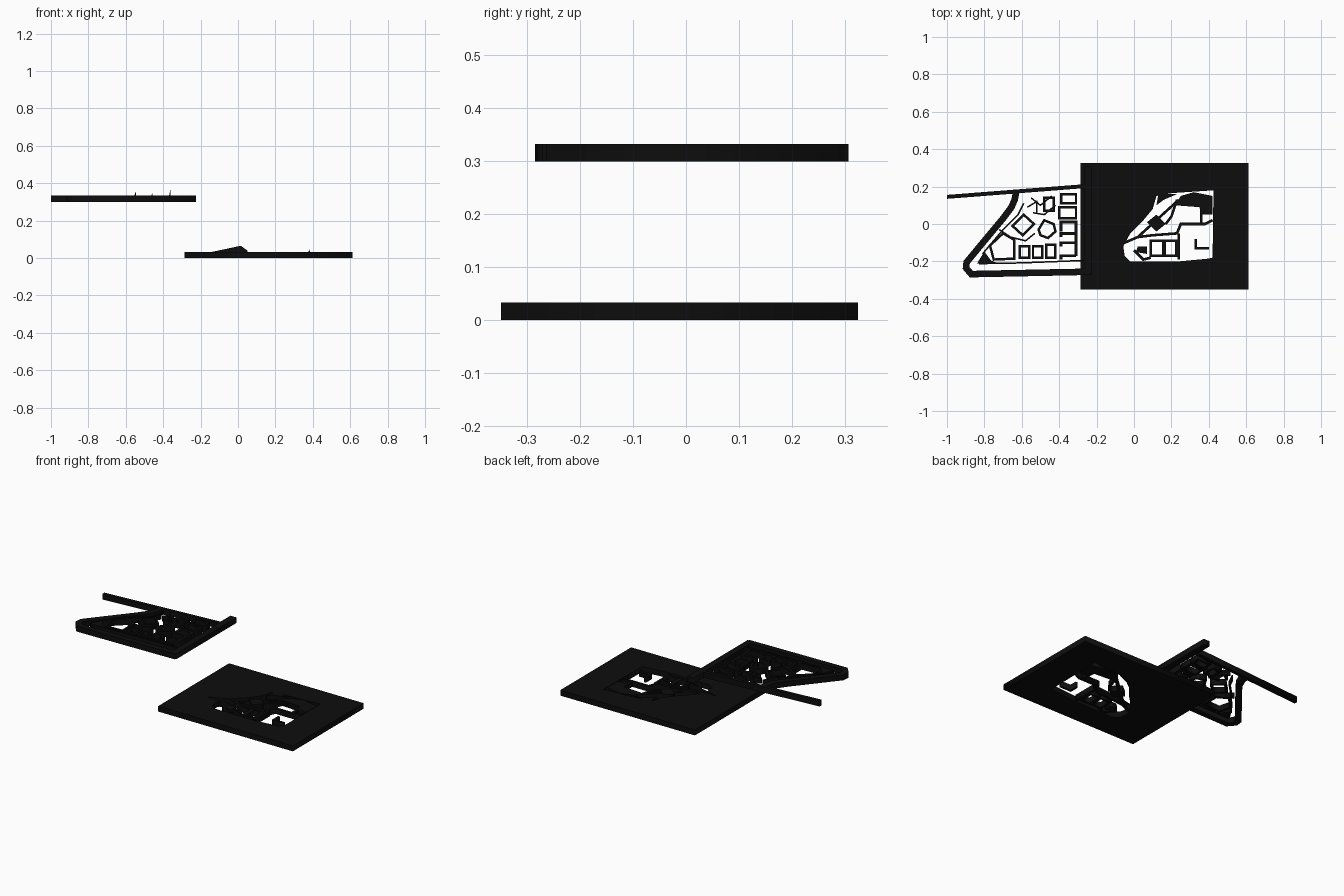
import bpy
from mathutils import Vector

if "Cube" in bpy.data.objects:
    bpy.data.objects.remove(bpy.data.objects["Cube"])

H = 0.033          # thickness of both layers
LOW, HIGH = 0.0, 0.3

mat = bpy.data.materials.new("black")
mat.diffuse_color = (0.004, 0.004, 0.004, 1)
mat.use_nodes = True
mat.node_tree.nodes["Principled BSDF"].inputs["Base Color"].default_value = mat.diffuse_color


def slab(name, loops, z):
    """Extruded flat plate; nested loops become holes."""
    cu = bpy.data.curves.new(name, 'CURVE')
    cu.dimensions = '2D'
    cu.fill_mode = 'BOTH'
    cu.extrude = H / 2
    for loop in loops:
        sp = cu.splines.new('POLY')
        sp.points.add(len(loop) - 1)
        for p, c in zip(sp.points, loop):
            p.co = (c[0], c[1], 0, 1)
        sp.use_cyclic_u = True
    ob = bpy.data.objects.new(name, cu)
    bpy.context.collection.objects.link(ob)
    ob.location.z = z + H / 2
    cu.materials.append(mat)
    bpy.ops.object.select_all(action='DESELECT')
    ob.select_set(True)
    bpy.context.view_layer.objects.active = ob
    bpy.ops.object.convert(target='MESH')


def offset(pts, d, closed):
    """Mitred sideways offset of a path."""
    v = [Vector(p) for p in pts]
    n = len(v)
    out = []
    for i in range(n):
        a = v[i - 1] if closed or i else None
        b = v[(i + 1) % n] if closed or i < n - 1 else None
        dirs = [q.normalized() for q in
                ([v[i] - a] if a is not None else []) + ([b - v[i]] if b is not None else [])]
        norms = [Vector((-q.y, q.x)) for q in dirs]
        m = sum(norms, Vector((0, 0))).normalized()
        out.append(v[i] + m * d / max(0.4, m.dot(norms[0])))
    return out


def wall(name, pts, w, z, closed=False):
    l, r = offset(pts, w / 2, closed), offset(pts, -w / 2, closed)
    slab(name, [l, r] if closed else [l + r[::-1]], z)


def rect(x0, y0, x1, y1):
    return [(x0, y0), (x1, y0), (x1, y1), (x0, y1)]


# Lower layer: plate with the district cut out
slab("base_plate", [rect(-.287, -.35, .611, .325),
     [(-.057, -.12), (-.02, -.05), (.05, .02), (.10, .08), (.12, .15), (.2, .165),
      (.425, .18), (.42, -.18), (.40, -.185), (.24, -.2), (-.02, -.2), (-.05, -.17)]], LOW)

# Lower layer: solid building blocks
slab("tower_block", [[(.07, .01), (.12, .05), (.17, .0), (.12, -.04)]], LOW)
slab("north_block", [[(.22, .10), (.25, .15), (.32, .17), (.42, .15), (.42, .05), (.36, .05),
                      (.35, .09)]], LOW)
slab("northwest_block", [[(.12, .10), (.13, .16), (.23, .16), (.16, .13)]], LOW)
slab("southwest_block", [[(.02, -.12), (.07, -.12), (.07, -.16), (.01, -.15)]], LOW)

# Lower layer: streets and courtyards
for i, path in enumerate([
        [(-.05, -.10), (.02, -.07), (.24, .13)],
        [(.02, -.07), (.10, -.06), (.23, -.05), (.25, .0), (.38, .0), (.42, .02)],
        [(.24, -.05), (.24, -.19)],
        [(.33, -.08), (.33, -.13), (.40, -.13)],
        [(.23, .13), (.20, .04), (.17, .0)],
        [(.0, -.14), (.05, -.19), (.09, -.18)],
        [(.36, .10), (.36, .0)]]):
    wall(f"lower_street_{i}", path, .014, LOW)
for i, r in enumerate([rect(.09, -.17, .155, -.09), rect(.165, -.17, .225, -.09)]):
    wall(f"lower_courtyard_{i}", r, .013, LOW, True)

# Upper layer: surrounding roads
wall("north_road", [(-1, .145), (-.23, .205)], .021, HIGH)
wall("ring_road", [(-.63, .17), (-.638, .13), (-.655, .09), (-.70, .03), (-.80, -.09),
                   (-.895, -.205), (-.898, -.235), (-.87, -.268), (-.23, -.255)], .035, HIGH)
wall("east_road", [(-.245, -.265), (-.245, .307)], .04, HIGH)

# Upper layer: corner wedge and inner lanes
slab("corner_wedge", [[(-.84, -.212), (-.80, -.147), (-.765, -.195), (-.72, -.213)]], HIGH)
for i, path in enumerate([
        [(-.83, -.212), (-.60, -.208), (-.27, -.195)],
        [(-.81, -.16), (-.70, -.03), (-.62, .05), (-.59, .11)],
        [(-.72, -.03), (-.66, -.07), (-.62, -.08), (-.58, -.09), (-.53, -.05)],
        [(-.55, .14), (-.50, .10), (-.44, .15)],
        [(-.54, .06), (-.48, .05), (-.42, .10)],
        [(-.57, .09), (-.52, .12), (-.52, .06)]]):
    wall(f"upper_lane_{i}", path, .008, HIGH)

# Upper layer: building outlines
outlines = [
    [(-.77, -.115), (-.70, -.05), (-.64, -.085), (-.64, -.185), (-.75, -.19)],
    [(-.65, -.01), (-.59, .05), (-.535, .0), (-.595, -.06)],
    [(-.51, -.03), (-.48, .02), (-.43, .0), (-.42, -.04), (-.46, -.075), (-.50, -.06)],
    rect(-.61, -.18, -.56, -.12), rect(-.54, -.18, -.49, -.12), rect(-.47, -.18, -.42, -.11),
    rect(-.40, .03, -.31, .09), rect(-.39, .11, -.31, .16),
    rect(-.48, .07, -.43, .14)]
for i, o in enumerate(outlines):
    wall(f"upper_building_{i}", o, .013, HIGH, True)

# Upper layer: comb-shaped east building
wall("comb_spine", [(-.31, -.17), (-.31, .01), (-.39, .01), (-.39, -.04)], .017, HIGH)
for i, y in enumerate((-.05, -.10, -.17)):
    wall(f"comb_arm_{i}", [(-.31, y), (-.39, y), (-.39, y - .02)], .015, HIGH)


# Flat upright slivers standing on the layers
def sliver(name, pts, y):
    me = bpy.data.meshes.new(name)
    me.from_pydata([(x, y, z) for x, z in pts], [], [list(range(len(pts)))])
    me.materials.append(mat)
    bpy.context.collection.objects.link(bpy.data.objects.new(name, me))


sliver("ramp_face", [(-.15, .03), (.05, .03), (.05, .04), (.015, .065), (-.0, .062)], -.1)
for i, (x, z, top, y) in enumerate([(-.55, .33, .36, 0), (-.46, .33, .35, -.03),
                                    (-.365, .33, .365, .05), (.38, .03, .05, .02)]):
    sliver(f"mast_{i}", [(x - .004, z), (x + .004, z), (x + .003, top)], y)
